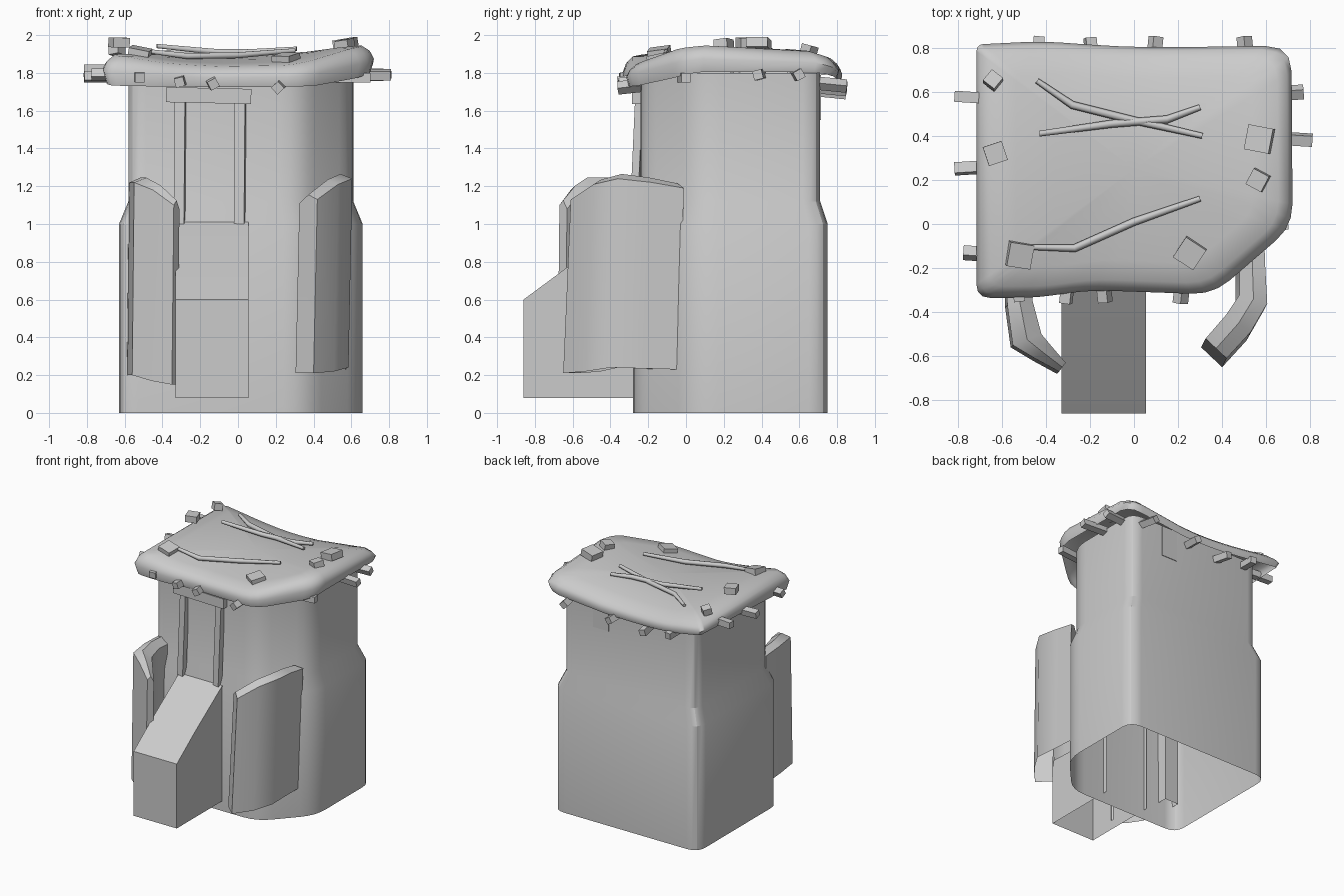
import bpy, bmesh, math
from mathutils import Vector

if "Cube" in bpy.data.objects:
    bpy.data.objects.remove(bpy.data.objects["Cube"])

def mesh_obj(name, verts, faces, smooth=35):
    me = bpy.data.meshes.new(name)
    me.from_pydata([tuple(v) for v in verts], [], faces)
    bm = bmesh.new()
    bm.from_mesh(me)
    bmesh.ops.recalc_face_normals(bm, faces=bm.faces)
    bm.to_mesh(me)
    bm.free()
    ob = bpy.data.objects.new(name, me)
    bpy.context.collection.objects.link(ob)
    bpy.ops.object.select_all(action='DESELECT')
    bpy.context.view_layer.objects.active = ob
    ob.select_set(True)
    if smooth:
        bpy.ops.object.shade_smooth_by_angle(angle=math.radians(smooth))
    return ob

def rounded(corners, seg=4):
    """Polygon outline with each corner (x, y, radius) replaced by a small curve."""
    out = []
    for i, (x, y, r) in enumerate(corners):
        c = Vector((x, y))
        a = Vector(corners[i - 1][:2])
        b = Vector(corners[(i + 1) % len(corners)][:2])
        p, q = c + (a - c).normalized() * r, c + (b - c).normalized() * r
        for k in range(seg + 1):
            t = k / seg
            out.append(p * (1 - t) ** 2 + c * 2 * t * (1 - t) + q * t * t)
    return out

def ring_faces(rings, n, closed=True):
    return [(r * n + i, r * n + (i + 1) % n, (r + 1) * n + (i + 1) % n, (r + 1) * n + i)
            for r in range(rings - 1) for i in range(n if closed else n - 1)]

def bar(name, a, b, w, h, roll=0.0):
    """Square bar running from a to b."""
    a, b = Vector(a), Vector(b)
    q = (b - a).to_track_quat('Z', 'Y')
    cr, sr = math.cos(roll), math.sin(roll)
    vs = []
    for p in (a, b):
        for sx, sy in ((-1, -1), (1, -1), (1, 1), (-1, 1)):
            x, y = sx * w / 2, sy * h / 2
            vs.append(p + q @ Vector((x * cr - y * sr, x * sr + y * cr, 0)))
    return mesh_obj(name, vs, ring_faces(2, 4) + [(3, 2, 1, 0), (4, 5, 6, 7)], 0)

# Hollow tower body: wide base stepping in to a narrower upper part
base = rounded([(-.63, -.28, .1), (.36, -.28, .12), (.66, .05, .12), (.66, .75, .1), (-.63, .75, .1)])
n = len(base)
body = []
for z, s in ((0, 0), (1.0, 0), (1.12, 1), (1.8, 1)):
    kx, ky = 1 - .077 * s, 1 - .077 * s
    body += [((p.x - .015) * kx + .015, (p.y - .235) * ky + .235, z) for p in base]
mesh_obj('tower_body', body, ring_faces(4, n), 25)

# Sagging roof cover with a rolled rim
def roof_top(x, y):
    d = y - .35
    return 1.895 + .06 * min(1, (x / .6) ** 2) - (.17 if d < 0 else .45) * d * d

def roof_rim(x, y):
    return 1.725 + .09 * max(0, 1 - ((y - .38) / .75) ** 2) * (x / .7) ** 2

edge = rounded([(-.715, -.335, .06), (-.45, -.335, .08), (-.2, -.3, .1), (.36, -.32, .1),
                (.72, -.01, .1), (.715, .81, .12), (0, .8, .2), (-.42, .83, .1), (-.715, .815, .03)], 3)
n = len(edge)
roof = []
mid = Vector((0, .25))
for s, lift in ((.975, 0), (1, .5), (.97, .8), (.91, 1), (.75, 1), (.5, 1), (.25, 1)):
    for p in edge:
        q = mid + (p - mid) * s
        lo = roof_rim(p.x, p.y)
        roof.append((q.x, q.y, lo + (roof_top(q.x, q.y) - lo) * lift))
roof.append((mid.x, mid.y, roof_top(*mid)))
fan = [(6 * n + i, 6 * n + (i + 1) % n, 7 * n) for i in range(n)]
mesh_obj('roof_cover', roof, ring_faces(7, n) + fan, 60)

# Entrance ramp, open behind and below
prof = [(-.25, .08), (-.86, .08), (-.86, .60), (-.63, .77), (-.28, 1.01), (-.25, 1.01)]
ramp = [(x, y, z) for x in (-.33, .055) for y, z in prof]
mesh_obj('entrance_ramp', ramp,
         [(0, 1, 2, 3, 4, 5), (11, 10, 9, 8, 7, 6)] + [(i, i + 1, i + 7, i + 6) for i in range(1, 5)], 30)

# Curved wing walls flanking the entrance, each with a peaked cap
def wing(name, outer, inner, lows, tops, shift):
    bottom = [(*p, z) for p, z in zip(outer, lows)] + [(*p, z) for p, z in zip(inner[::-1], lows[::-1])]
    upper = [(x + shift[0], y + shift[1], z)
             for (x, y), z in zip(outer + inner[::-1], tops + [t - .02 for t in tops[::-1]])]
    m, k = len(bottom), len(outer)
    crest = [((a[0] + b[0]) / 2 + shift[0], (a[1] + b[1]) / 2 + shift[1], t + .025)
             for a, b, t in zip(outer, inner, tops)]
    faces = ring_faces(2, m)
    for i in range(k - 1):
        faces += [(m + i, m + i + 1, 2 * m + i + 1, 2 * m + i),
                  (2 * m + i, 2 * m + i + 1, 2 * m - 2 - i, 2 * m - 1 - i)]
    faces += [(m, 2 * m, 2 * m - 1), (m + k - 1, m + k, 2 * m + k - 1)]
    mesh_obj(name, bottom + upper + crest, faces, 40)

wing('right_wing_wall', [(.57, -.05), (.575, -.22), (.585, -.4), (.51, -.53), (.40, -.65)],
     [(.46, -.12), (.46, -.24), (.46, -.36), (.40, -.45), (.305, -.56)],
     [.23, .235, .24, .22, .21], [1.19, 1.22, 1.24, 1.21, 1.13], (.02, .04))
wing('left_wing_wall', [(-.59, -.2), (-.585, -.38), (-.56, -.56), (-.46, -.62), (-.35, -.68)],
     [(-.47, -.2), (-.47, -.36), (-.43, -.51), (-.38, -.57), (-.32, -.64)],
     [.19, .2, .2, .17, .15], [1.21, 1.22, 1.22, 1.18, 1.10], (.01, .01))

# Door frame and small rear window
for side, x in (('left', -.31), ('right', .008)):
    bar('door_post_' + side, (x, -.275, 1.0), (x + .005, -.245, 1.67), .055, .04)
bar('door_lintel', (-.38, -.255, 1.685), (.07, -.255, 1.675), .06, .08)
bar('rear_window', (.26, .70, 1.55), (.26, .70, 1.79), .14, .03)

# Roof beams poking out on all sides: (position along wall, height, tip)
beams = {
    'front': [(-.52, 1.775, -.35), (-.31, 1.75, -.36), (-.13, 1.74, -.355), (.21, 1.72, -.36)],
    'back': [(-.43, 1.73, .85), (-.2, 1.69, .845), (.1, 1.71, .85), (.5, 1.73, .85)],
    'left': [(.58, 1.82, -.815), (.25, 1.78, -.815), (-.13, 1.79, -.775)],
    'right': [(0, 1.775, .70), (.38, 1.79, .81), (.6, 1.79, .77)]}
for side, items in beams.items():
    for i, (u, z, tip) in enumerate(items):
        d = .02 * (-1) ** i
        if side in ('front', 'back'):
            a, b = (u - d, -.18 if tip < 0 else .65, z + .02), (u, tip, z)
        else:
            a, b = (-.5 if tip < 0 else .5, u - d, z), (tip, u, z)
        bar(f'{side}_beam_{i}', a, b, .05, .05, .25 * i)

# Flat stones weighing the roof down: (x, y, size, turn)
for i, (x, y, s, turn) in enumerate([(-.64, .65, .065, .9), (-.63, .32, .09, .7), (-.52, -.14, .11, .6),
                                     (.57, .385, .115, 0), (.565, .2, .08, .8), (.255, -.13, .11, -.1)]):
    z, e = roof_top(x, y), .04
    nrm = Vector(((roof_top(x - e, y) - roof_top(x + e, y)) / (2 * e),
                  (roof_top(x, y - e) - roof_top(x, y + e)) / (2 * e), 1)).normalized()
    p = Vector((x, y, z))
    bar(f'roof_stone_{i}', p - nrm * .02, p + nrm * .032, s, s, turn)

# Thin bent branches lying on the roof
for i, path in enumerate([[(-.44, .65), (-.28, .54), (0, .47), (.31, .40)],
                          [(-.43, .41), (-.1, .455), (.15, .475), (.3, .53)],
                          [(-.46, -.105), (-.27, -.11), (0, .01), (.3, .115)]]):
    verts = []
    for j, (x, y) in enumerate(path):
        z = roof_top(x, y) + .018
        a, b = Vector(path[max(j - 1, 0)]), Vector(path[min(j + 1, 3)])
        t = (b - a).normalized()
        r = .018 if j in (1, 2) else .013
        for k in range(6):
            c, s = math.cos(k * math.pi / 3) * r, math.sin(k * math.pi / 3) * r
            verts.append((x - t.y * c, y + t.x * c, z + s))
    mesh_obj(f'roof_branch_{i}', verts,
             ring_faces(4, 6) + [tuple(range(5, -1, -1)), tuple(range(18, 24))], 70)
